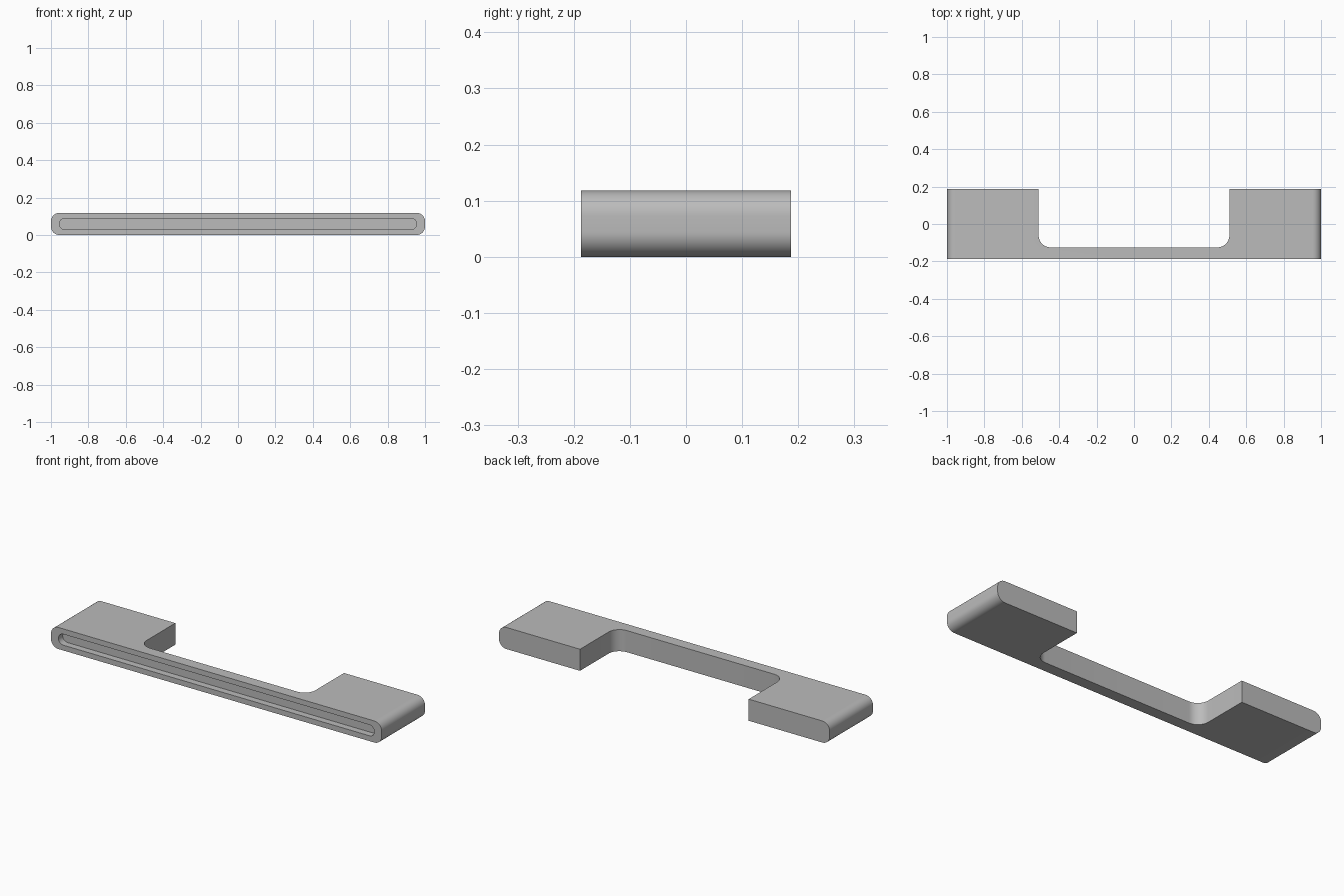
import bpy, bmesh, math
from mathutils import Vector

if "Cube" in bpy.data.objects:
    bpy.data.objects.remove(bpy.data.objects["Cube"])

grey = bpy.data.materials.new("plain grey")
grey.diffuse_color = (0.5, 0.5, 0.5, 1)
grey.use_nodes = True
grey.node_tree.nodes["Principled BSDF"].inputs["Base Color"].default_value = grey.diffuse_color


def rounded_rect(cx, cy, hw, hh, r, seg=12):
    """Outline of a rounded rectangle, counter-clockwise."""
    pts = []
    corners = ((1, 1, 0), (-1, 1, 90), (-1, -1, 180), (1, -1, 270))
    for sx, sy, a0 in corners:
        for i in range(seg + 1):
            a = math.radians(a0 + 90 * i / seg)
            pts.append((cx + sx * (hw - r) + r * math.cos(a),
                        cy + sy * (hh - r) + r * math.sin(a)))
    return pts


def prism(name, pts, place, direction):
    """Extrude a 2D outline into a solid."""
    bm = bmesh.new()
    face = bm.faces.new([bm.verts.new(place(u, v)) for u, v in pts])
    ext = bmesh.ops.extrude_face_region(bm, geom=[face])
    moved = [g for g in ext["geom"] if isinstance(g, bmesh.types.BMVert)]
    bmesh.ops.translate(bm, verts=moved, vec=Vector(direction))
    bmesh.ops.remove_doubles(bm, verts=bm.verts, dist=1e-5)
    bmesh.ops.recalc_face_normals(bm, faces=bm.faces)
    mesh = bpy.data.meshes.new(name)
    bm.to_mesh(mesh)
    bm.free()
    obj = bpy.data.objects.new(name, mesh)
    bpy.context.collection.objects.link(obj)
    mesh.materials.append(grey)
    return obj


# Handle body: long plate with rounded ends
body = prism("handle_body", rounded_rect(0, 0.059, 1.0, 0.059, 0.045),
             lambda u, v: (u, -0.187, v), (0, 0.374, 0))

# Rear opening between the two feet, with rounded inner corners
opening = prism("opening_cutter", rounded_rect(0, 0.175, 0.51, 0.30, 0.065),
                lambda u, v: (u, v, -0.1), (0, 0, 0.4))

# Shallow round-ended groove along the front face
groove = prism("groove_cutter", rounded_rect(0, 0.059, 0.955, 0.03, 0.0299),
               lambda u, v: (u, -0.25, v), (0, 0.25 - 0.187 + 0.037, 0))

bpy.context.view_layer.objects.active = body
for cutter in (opening, groove):
    cutter.hide_render = True
    mod = body.modifiers.new(cutter.name, 'BOOLEAN')
    mod.operation = 'DIFFERENCE'
    mod.solver = 'EXACT'
    mod.object = cutter
    bpy.ops.object.modifier_apply(modifier=mod.name)
    bpy.data.objects.remove(cutter)

# Smooth curves, crisp edges
bpy.ops.object.select_all(action='DESELECT')
body.select_set(True)
bpy.ops.object.shade_smooth_by_angle(angle=math.radians(30))
